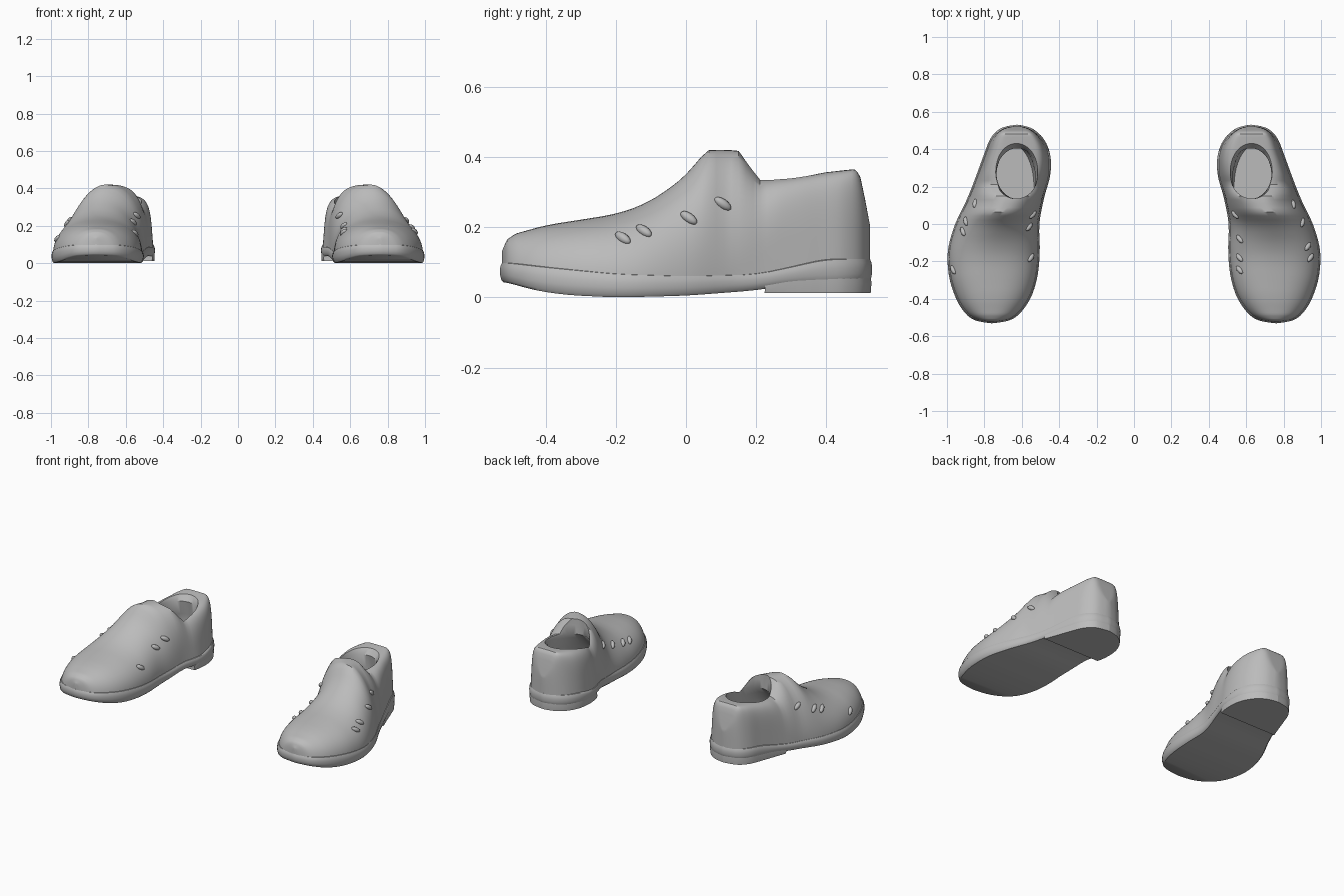
import bpy, bmesh, math
from mathutils import Vector

cube = bpy.data.objects.get("Cube")
if cube:
    bpy.data.objects.remove(cube)


def material(name, value):
    m = bpy.data.materials.new(name)
    m.use_nodes = True
    m.diffuse_color = (value, value, value, 1)
    m.node_tree.nodes["Principled BSDF"].inputs["Base Color"].default_value = (value, value, value, 1)
    return m


GREY = material("grey leather", 0.5)

# Plan outline: inner and outer x at even angles from toe to heel
INNER = [.76, .66, .595, .545, .515, .505, .507, .482, .448, .45, .487, .55, .625]
OUTER = [.76, .855, .915, .96, .99, .993, .955, .89, .84, .80, .765, .71, .625]
# Height profiles along y
TOP = [(-.53, .13), (-.515, .165), (-.49, .182), (-.4, .207), (-.3, .222), (-.2, .238), (-.12, .265),
       (-.05, .308), (0, .35), (.06, .42), (.15, .42), (.215, .337), (.3, .343), (.4, .357), (.485, .366),
       (.5, .35), (.515, .28), (.53, .2)]
FULLNESS = [(-.53, 2.3), (-.3, 2.25), (.05, 1.8), (.15, 1.8), (.22, 3.5), (.3, 6), (.53, 7)]
WELT = [(-.53, .1), (-.4, .085), (-.2, .066), (0, .06), (.2, .065), (.3, .085), (.4, .108), (.53, .11)]
SOLE = [(-.53, .047), (-.45, .022), (-.35, .007), (-.2, 0), (0, .005), (.2, .02), (.3, .035), (.53, .04)]
BASE = .05


def lerp(table, y):
    for (a, va), (b, vb) in zip(table, table[1:]):
        if y <= b:
            return va + (vb - va) * max(0, (y - a) / (b - a))
    return table[-1][1]


def soft(table, y, spread=.04):
    """Interpolated value averaged over a short stretch."""
    return sum(lerp(table, y + spread * i / 3) for i in range(-3, 4)) / 7


def top(y):
    return soft(TOP, y, .04 * min(1, max(0, (.04 - y) * 10)) * min(1, max(0, (y + .5) * 10)))


def fullness(y, sign):
    """Roundness of a cross-section; the inner flank is fuller beside the tongue."""
    return soft(FULLNESS, y) + (.9 * math.exp(-((y - .15) / .09) ** 2) if sign < 0 else 0)


def spline(vals, t):
    """Smooth interpolation over evenly spaced values, t in 0..1."""
    p = t * (len(vals) - 1)
    i = min(int(p), len(vals) - 2)
    f = p - i
    b, c = vals[i], vals[i + 1]
    a = vals[i - 1] if i else c
    d = vals[i + 2] if i + 2 < len(vals) else b
    return b + .5 * f * (c - a + f * (2*a - 5*b + 4*c - d + f * (3 * (b - c) + d - a)))


def plan(t):
    """Centre x, half width and y of the outline."""
    a, b = spline(INNER, t), spline(OUTER, t)
    return (a + b) / 2, abs(b - a) / 2, -.53 * math.cos(math.pi * t)


def upper_x(t, f, sign):
    """Surface x of the upper at a fraction f of its height."""
    c, w, y = plan(t)
    n = fullness(y, sign)
    taper = 1 - .12 * f * min(1, max(0, (y - .1) / .12))
    return c + sign * w * .97 * (1 - min(f, 1) ** n) ** (1 / n) * taper


def finish(name, bm, angle=40):
    bmesh.ops.remove_doubles(bm, verts=bm.verts, dist=.0005)
    bmesh.ops.recalc_face_normals(bm, faces=bm.faces)
    me = bpy.data.meshes.new(name)
    bm.to_mesh(me)
    bm.free()
    ob = bpy.data.objects.new(name, me)
    bpy.context.collection.objects.link(ob)
    me.materials.append(GREY)
    smooth(ob, angle)
    return ob


def smooth(ob, angle):
    bpy.ops.object.select_all(action='DESELECT')
    ob.select_set(True)
    bpy.context.view_layer.objects.active = ob
    bpy.ops.object.shade_smooth_by_angle(angle=math.radians(angle))


def loft(rings, side, strips=False):
    bm = bmesh.new()
    vs = [[bm.verts.new((side * x, y, z)) for x, y, z in r] for r in rings]
    n = len(vs[0])
    for a, b in zip(vs, vs[1:]):
        for i in range(n):
            bm.faces.new((a[i], a[(i + 1) % n], b[(i + 1) % n], b[i]))
    for r in (vs[0], vs[-1]):
        if strips:
            for i in range(n // 2 - 1):
                bm.faces.new((r[i], r[i + 1], r[n - 2 - i], r[n - 1 - i]))
        else:
            bm.faces.new(r)
    return bm


def make_upper(name, side):
    rings = []
    for k in range(73):
        t = .025 + .95 * k / 72
        y = plan(t)[2]
        ring = []
        for j in range(37):
            a = math.pi * j / 36
            sign = 1 if j <= 18 else -1
            f = max(math.sin(a), 0) ** (2 / fullness(y, sign))
            ring.append((upper_x(t, f, sign), y * .992, BASE + (top(y) - BASE) * f))
        rings.append(ring)
    return finish(name, loft(rings, side))


def make_sole(name, side, t0, profile, low, high):
    """Stack of outline rings; profile holds (outline scale, height fraction)."""
    rings = []
    for scale, f in profile:
        right, left = [], []
        for k in range(41):
            c, w, y = plan(t0 + (1 - t0) * k / 40)
            for s, out in ((1, right), (-1, left)):
                arch = .02 * math.exp(-((y - .17) / .1) ** 2) if s < 0 and not t0 else 0
                lo, hi = low(y) + arch, high(y) + arch
                out.append((c + s * w * scale, y * (1 + (scale - 1) * .4), lo + (hi - lo) * f))
        rings.append(right + left[::-1])
    return finish(name, loft(rings, side, True))


def carve_opening(upper, side):
    # z, centre x, centre y, x radius, y radius
    levels = [(.5, .635, .30, .125, .165), (.38, .63, .29, .125, .155), (.325, .625, .27, .11, .135),
              (.24, .632, .24, .105, .18), (.17, .645, .20, .12, .23), (.12, .645, .20, .11, .22)]
    rings = [[(cx + rx * math.cos(a), cy + ry * math.sin(a), z)
              for a in (2 * math.pi * i / 40 for i in range(40))] for z, cx, cy, rx, ry in levels]
    cutter = finish("opening_cutter", loft(rings, side))
    cutter.hide_render = True
    mod = upper.modifiers.new("opening", 'BOOLEAN')
    mod.operation, mod.solver, mod.object = 'DIFFERENCE', 'EXACT', cutter
    bpy.context.view_layer.objects.active = upper
    # Cut before shading so the rim stays crisp
    bpy.ops.object.modifier_move_to_index(modifier=mod.name, index=0)
    bpy.ops.object.modifier_apply(modifier=mod.name)
    bpy.data.objects.remove(cutter)
    smooth(upper, 40)


def make_lace(name, side, y, z, sign):
    def surface(py, pz):
        t = math.acos(-py / .53) / math.pi
        return Vector((side * upper_x(t, (pz - BASE) / (top(py) - BASE), sign), py, pz))
    d = surface(y + .016, z - .011) - surface(y - .016, z + .011)
    bm = bmesh.new()
    bmesh.ops.create_uvsphere(bm, u_segments=12, v_segments=8, radius=1)
    for v in bm.verts:
        v.co = Vector((v.co.x * .014, v.co.y * .014, v.co.z * .028))
    bmesh.ops.rotate(bm, verts=bm.verts, matrix=d.to_track_quat('Z', 'Y').to_matrix())
    bmesh.ops.translate(bm, verts=bm.verts, vec=surface(y, z))
    finish(name, bm, 60)


# Lace stitches as (y, z) on each flank
LACES = {("left", "outer"): [(.105, .267), (.008, .227), (-.12, .19), (-.18, .17)],
         ("left", "inner"): [(.05, .255), (-.08, .2), (-.18, .175), (-.245, .165)],
         ("right", "outer"): [(.11, .265), (.015, .228), (-.04, .21), (-.245, .13)],
         ("right", "inner"): [(.05, .255), (-.015, .22), (-.18, .16)]}

for label, side in (("left", 1), ("right", -1)):
    upper = make_upper(label + "_upper", side)
    carve_opening(upper, side)
    make_sole(label + "_sole", side, 0,
              [(.955, 0), (.985, .12), (1.003, .4), (1.005, .65), (.995, .85), (.975, 1), (.93, 1.06)],
              lambda y: soft(SOLE, y), lambda y: soft(WELT, y))
    make_sole(label + "_heel", side, .64, [(.985, 0), (.995, .5), (.985, 1)],
              lambda y: .012, lambda y: .012 + .055 * min(1, max(.3, (y - .15) / .15)))
    for flank, sign in (("outer", 1), ("inner", -1)):
        for i, (y, z) in enumerate(LACES[label, flank]):
            make_lace(f"{label}_{flank}_lace_{i + 1}", side, y, z, sign)
